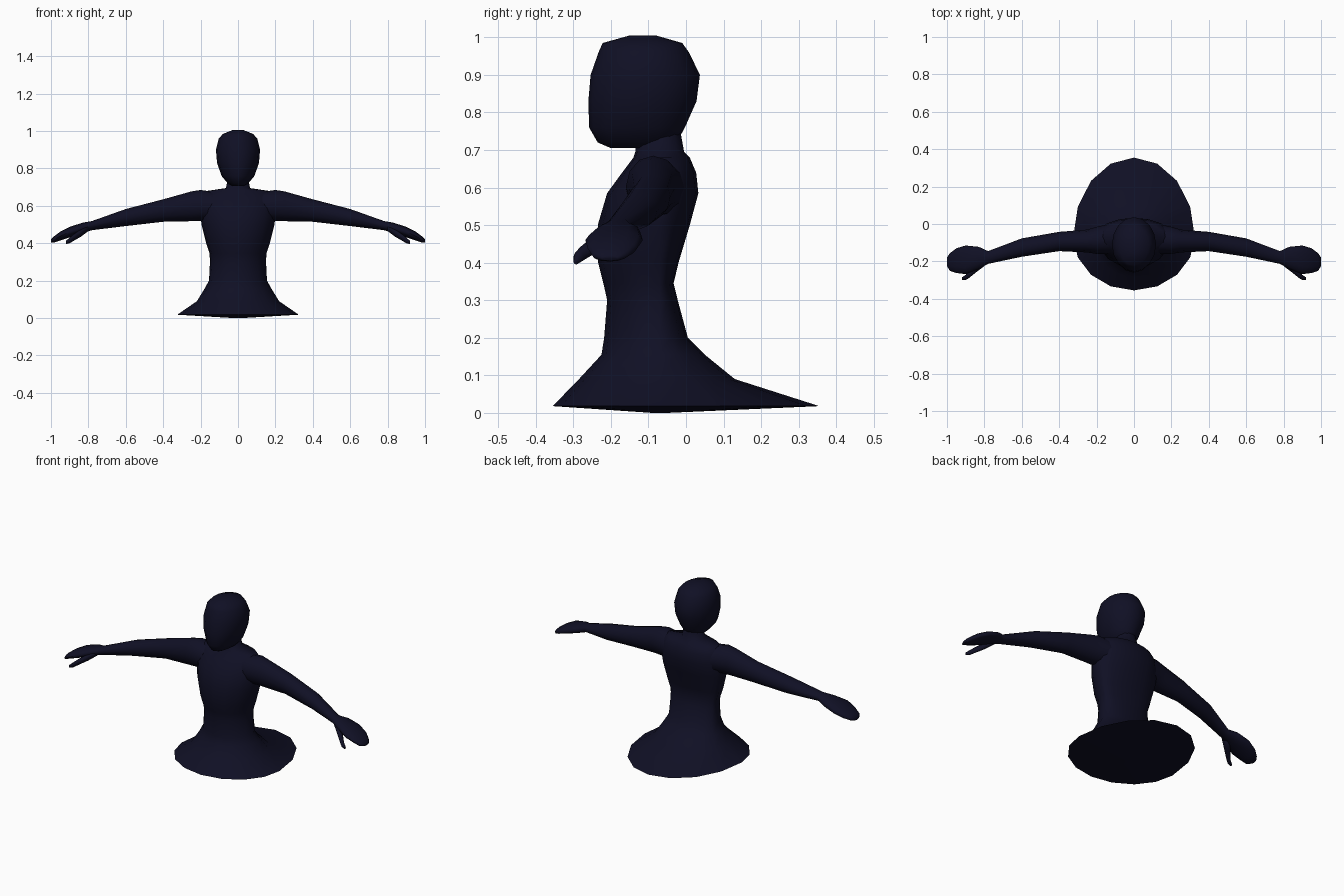
import bpy, bmesh, math

cube = bpy.data.objects.get("Cube")
if cube:
    bpy.data.objects.remove(cube)

navy = bpy.data.materials.new("dark_navy")
navy.use_nodes = True
colour = (0.005, 0.005, 0.018, 1)
navy.diffuse_color = colour
bsdf = navy.node_tree.nodes["Principled BSDF"]
bsdf.inputs["Base Color"].default_value = colour
bsdf.inputs["Roughness"].default_value = 0.8


def loft(name, rings):
    """Skin a list of closed rings of points and cap both ends."""
    mesh = bpy.data.meshes.new(name)
    bm = bmesh.new()
    loops = [[bm.verts.new(p) for p in ring] for ring in rings]
    n = len(loops[0])
    for low, high in zip(loops, loops[1:]):
        for i in range(n):
            j = (i + 1) % n
            bm.faces.new((low[i], low[j], high[j], high[i]))
    bm.faces.new(loops[0][::-1])
    bm.faces.new(loops[-1])
    bmesh.ops.recalc_face_normals(bm, faces=bm.faces)
    bm.to_mesh(mesh)
    bm.free()
    mesh.materials.append(navy)
    obj = bpy.data.objects.new(name, mesh)
    bpy.context.collection.objects.link(obj)
    bpy.ops.object.select_all(action='DESELECT')
    obj.select_set(True)
    bpy.context.view_layer.objects.active = obj
    bpy.ops.object.shade_smooth_by_angle(angle=math.radians(75))
    return obj


def angles(n):
    return [2 * math.pi * i / n for i in range(n)]


def upright_ring(z, half, front, back, mid, n=16):
    """Egg-shaped level ring, widest at y = mid."""
    pts = []
    for a in angles(n):
        s = math.sin(a)
        reach = back - mid if s > 0 else mid - front
        pts.append((half * math.cos(a), mid + reach * s, z))
    return pts


def limb_ring(x, y0, y1, z0, z1, side, n=12):
    """Elliptical ring across a limb that runs along x."""
    return [(side * x, (y0 + y1) / 2 + (y1 - y0) / 2 * math.cos(a),
             (z0 + z1) / 2 + (z1 - z0) / 2 * math.sin(a)) for a in angles(n)]


# Flared skirt, torso and neck: z, half width, front, back
body = [
    (0.0, 0.02, -0.09, -0.05),
    (0.018, 0.325, -0.355, 0.355),
    (0.09, 0.22, -0.285, 0.13),
    (0.155, 0.18, -0.225, 0.05),
    (0.20, 0.155, -0.218, 0.005),
    (0.30, 0.15, -0.21, -0.022),
    (0.345, 0.152, -0.22, -0.033),
    (0.40, 0.17, -0.234, -0.02),
    (0.50, 0.195, -0.235, 0.01),
    (0.585, 0.205, -0.21, 0.033),
    (0.64, 0.195, -0.17, 0.027),
    (0.68, 0.165, -0.14, 0.01),
    (0.695, 0.065, -0.135, -0.005),
    (0.75, 0.052, -0.13, -0.015),
]
loft("skirt_and_torso", [upright_ring(*r, -0.07) for r in body])

# Head with a forward chin and a flattened crown
head = [
    (0.705, 0.03, -0.20, -0.06),
    (0.72, 0.055, -0.235, -0.025),
    (0.76, 0.088, -0.258, -0.003),
    (0.83, 0.112, -0.26, 0.028),
    (0.90, 0.118, -0.254, 0.037),
    (0.96, 0.103, -0.233, 0.008),
    (0.985, 0.08, -0.222, -0.01),
    (1.005, 0.03, -0.15, -0.08),
]
loft("head", [upright_ring(*r, -0.11) for r in head])

# Arm with mitten hand: x, front, back, bottom, top
arm = [
    (0.13, -0.16, 0.0, 0.52, 0.675),
    (0.20, -0.16, -0.015, 0.52, 0.685),
    (0.25, -0.152, -0.03, 0.518, 0.677),
    (0.40, -0.145, -0.042, 0.515, 0.635),
    (0.60, -0.175, -0.077, 0.492, 0.583),
    (0.78, -0.213, -0.145, 0.47, 0.519),
    (0.83, -0.24, -0.122, 0.455, 0.510),
    (0.90, -0.268, -0.115, 0.432, 0.488),
    (0.95, -0.262, -0.13, 0.415, 0.462),
    (0.985, -0.25, -0.157, 0.403, 0.436),
    (1.0, -0.225, -0.18, 0.405, 0.42),
]
thumb = [
    (0.80, -0.225, -0.18, 0.465, 0.50),
    (0.84, -0.255, -0.205, 0.435, 0.475),
    (0.88, -0.287, -0.25, 0.412, 0.447),
    (0.90, -0.30, -0.272, 0.40, 0.43),
    (0.92, -0.30, -0.285, 0.395, 0.413),
]
for label, side in (("left", 1), ("right", -1)):
    loft(label + "_arm", [limb_ring(*r, side) for r in arm])
    loft(label + "_thumb", [limb_ring(*r, side, n=8) for r in thumb])
